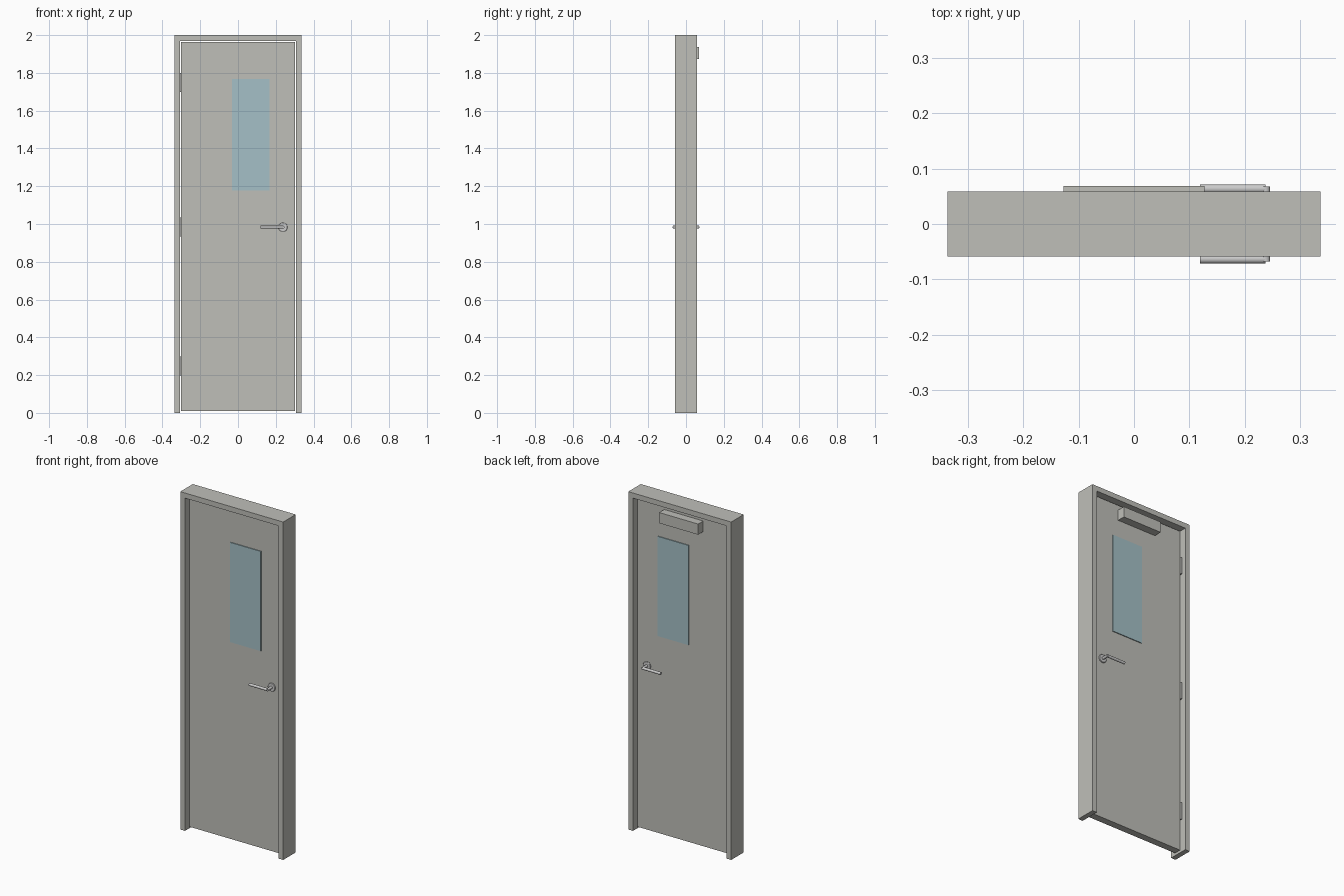
import bpy
import bmesh
import math
from mathutils import Matrix, Vector

cube = bpy.data.objects.get("Cube")
if cube:
    bpy.data.objects.remove(cube, do_unlink=True)


def material(name, color):
    m = bpy.data.materials.new(name)
    m.use_nodes = True
    m.diffuse_color = (*color, 1)
    m.node_tree.nodes["Principled BSDF"].inputs["Base Color"].default_value = (*color, 1)
    return m


PAINT = material("warm_grey_paint", (0.52, 0.52, 0.485))
GLASS = material("pale_blue_glass", (0.375, 0.53, 0.57))
STEEL = material("brushed_steel", (0.6, 0.6, 0.6))
HINGE = material("dark_steel", (0.33, 0.33, 0.32))


def finish(name, bm, mat):
    bmesh.ops.recalc_face_normals(bm, faces=bm.faces)
    mesh = bpy.data.meshes.new(name)
    bm.to_mesh(mesh)
    bm.free()
    mesh.materials.append(mat)
    ob = bpy.data.objects.new(name, mesh)
    bpy.context.collection.objects.link(ob)
    return ob


def box(name, x, y, z, mat):
    """Box from (min, max) ranges."""
    bm = bmesh.new()
    bmesh.ops.create_cube(bm, size=1)
    for v in bm.verts:
        v.co = [r[0] if c < 0 else r[1] for c, r in zip(v.co, (x, y, z))]
    return finish(name, bm, mat)


def rod(name, start, end, radius, mat, bevel=0):
    """Smooth cylinder between two points."""
    a, b = Vector(start), Vector(end)
    turn = (b - a).to_track_quat('Z', 'Y').to_matrix().to_4x4()
    bm = bmesh.new()
    bmesh.ops.create_cone(bm, cap_ends=True, segments=32, radius1=radius, radius2=radius,
                          depth=(b - a).length, matrix=Matrix.Translation((a + b) / 2) @ turn)
    ob = finish(name, bm, mat)
    if bevel:
        mod = ob.modifiers.new("rounded_rim", 'BEVEL')
        mod.width, mod.segments, mod.limit_method = bevel, 2, 'ANGLE'
    bpy.ops.object.select_all(action='DESELECT')
    ob.select_set(True)
    bpy.context.view_layer.objects.active = ob
    bpy.ops.object.shade_smooth_by_angle(angle=math.radians(35))
    return ob


W, D, H = 0.337, 0.0585, 2.0      # frame half width, half depth, height
T, GAP = 0.0305, 0.005            # frame thickness, clearance around the leaf
LEAF = 0.021                      # half thickness of the door leaf
INNER = W - T

# Frame: one extruded three-sided profile
bm = bmesh.new()
outline = [(-W, 0), (-W, H), (W, H), (W, 0),
           (INNER, 0), (INNER, H - T), (-INNER, H - T), (-INNER, 0)]
face = bm.faces.new([bm.verts.new((x, -D, z)) for x, z in outline])
extruded = bmesh.ops.extrude_face_region(bm, geom=[face])["geom"]
bmesh.ops.translate(bm, vec=(0, 2 * D, 0),
                    verts=[g for g in extruded if isinstance(g, bmesh.types.BMVert)])
finish("door_frame", bm, PAINT)

# Leaf and its glazing, which stands slightly proud on both sides
edge = INNER - GAP
box("door_leaf", (-edge, edge), (-LEAF, LEAF), (0.011, H - T - GAP), PAINT)
box("window_pane", (-0.033, 0.167), (-LEAF - 0.005, LEAF + 0.005), (1.178, 1.768), GLASS)

# Closer box on the back
box("door_closer", (-0.1275, 0.1275), (LEAF, 0.0685), (1.873, 1.936), PAINT)

# Hinges: leaf plate in the gap and a knuckle on the back
for label, z in (("bottom", 0.248), ("middle", 0.984), ("top", 1.75)):
    box(label + "_hinge_plate", (-INNER, -edge), (0, LEAF + 0.004), (z - 0.05, z + 0.05), HINGE)
    rod(label + "_hinge_knuckle", (-INNER + 0.003, LEAF + 0.006, z - 0.05),
        (-INNER + 0.003, LEAF + 0.006, z + 0.05), 0.006, HINGE)

# Lever handles, mirrored front and back
LX, LZ, R = 0.238, 0.983, 0.008
for label, s in (("front", -1), ("back", 1)):
    reach = 0.0715 - R
    rod(label + "_handle_rose", (LX, s * LEAF, LZ), (LX, s * (LEAF + 0.008), LZ),
        0.024, STEEL, 0.002)
    rod(label + "_handle_neck", (LX, s * LEAF, LZ), (LX, s * (reach + 0.004), LZ), R, STEEL)
    rod(label + "_handle_lever", (LX, s * reach, LZ), (0.119, s * reach, LZ), R, STEEL, 0.001)
